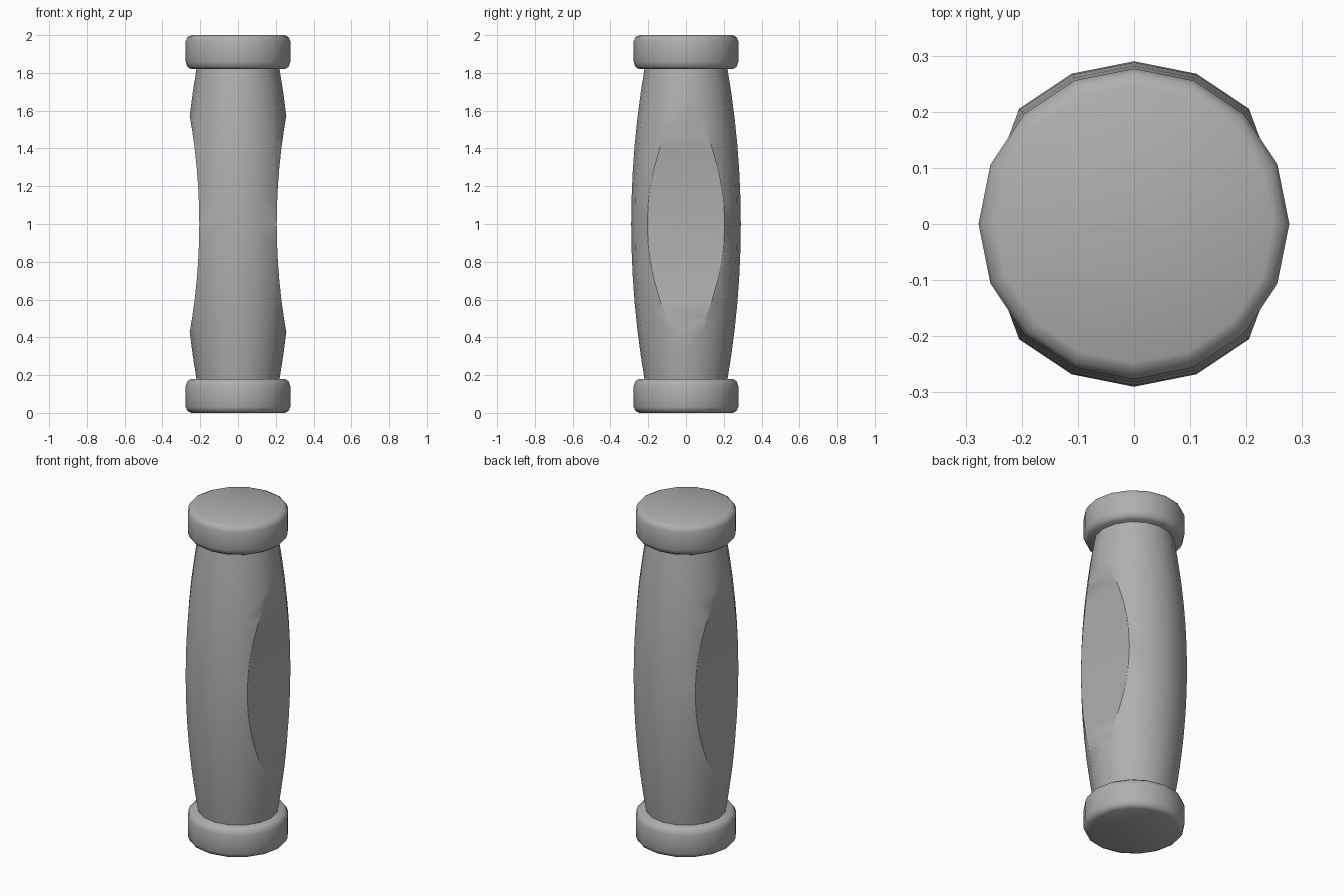
import bpy, bmesh, math

if "Cube" in bpy.data.objects:
    bpy.data.objects.remove(bpy.data.objects["Cube"])

SIDES = 16

grey = bpy.data.materials.new("grey")
grey.use_nodes = True
colour = (0.43, 0.43, 0.43, 1)
grey.diffuse_color = colour
bsdf = grey.node_tree.nodes["Principled BSDF"]
bsdf.inputs["Base Color"].default_value = colour
bsdf.inputs["Roughness"].default_value = 0.6


def finish(bm, name):
    bmesh.ops.recalc_face_normals(bm, faces=bm.faces)
    me = bpy.data.meshes.new(name)
    bm.to_mesh(me)
    bm.free()
    me.materials.append(grey)
    ob = bpy.data.objects.new(name, me)
    bpy.context.collection.objects.link(ob)
    return ob


def activate(ob):
    bpy.ops.object.select_all(action='DESELECT')
    ob.select_set(True)
    bpy.context.view_layer.objects.active = ob


def smooth(ob, degrees):
    activate(ob)
    bpy.ops.object.shade_smooth_by_angle(angle=math.radians(degrees))


def lathe(name, profile):
    """Closed solid turned round z from (radius, z) points."""
    bm = bmesh.new()
    rings = []
    for r, z in profile:
        rings.append([bm.verts.new((r * math.cos(2 * math.pi * i / SIDES),
                                    r * math.sin(2 * math.pi * i / SIDES), z))
                      for i in range(SIDES)])
    for a, b in zip(rings, rings[1:]):
        for i in range(SIDES):
            j = (i + 1) % SIDES
            bm.faces.new((a[i], a[j], b[j], b[i]))
    bm.faces.new(rings[0])
    bm.faces.new(rings[-1])
    return finish(bm, name)


def scoop_cutter(side):
    """Shallow curved block that hollows one side of the grip."""
    radius, depth_x = 3.27, 0.205
    pts = []
    for i in range(17):
        z = -0.8 + 0.1 * i
        x = depth_x + radius - math.sqrt(radius ** 2 - z ** 2)
        pts.append((side * x, 1 + z))
    pts += [(side * 0.6, 1.8), (side * 0.6, 0.2)]
    bm = bmesh.new()
    face = bm.faces.new([bm.verts.new((x, -0.5, z)) for x, z in pts])
    new = bmesh.ops.extrude_face_region(bm, geom=[face])["geom"]
    bmesh.ops.translate(bm, vec=(0, 1, 0),
                        verts=[v for v in new if isinstance(v, bmesh.types.BMVert)])
    cutter = finish(bm, "scoop_cutter")
    cutter.hide_render = True
    return cutter


# Barrel-shaped grip with a scoop on each side
zs = [0.16 + 1.68 * i / 12 for i in range(13)]
grip = lathe("grip", [(0.29 - 0.07 * ((z - 1) / 0.82) ** 2, z) for z in zs])
for side in (-1, 1):
    cutter = scoop_cutter(side)
    activate(grip)
    mod = grip.modifiers.new("scoop", 'BOOLEAN')
    mod.operation = 'DIFFERENCE'
    mod.solver = 'EXACT'
    mod.object = cutter
    bpy.ops.object.modifier_apply(modifier=mod.name)
    bpy.data.objects.remove(cutter)
smooth(grip, 30)

# Rounded end caps
rim = [(0.247, 0.0), (0.268, 0.01), (0.277, 0.032),
       (0.277, 0.142), (0.268, 0.167), (0.25, 0.18)]
for name, flip in (("bottom_cap", False), ("top_cap", True)):
    cap = lathe(name, [(r, 2 - z if flip else z) for r, z in rim])
    smooth(cap, 50)
